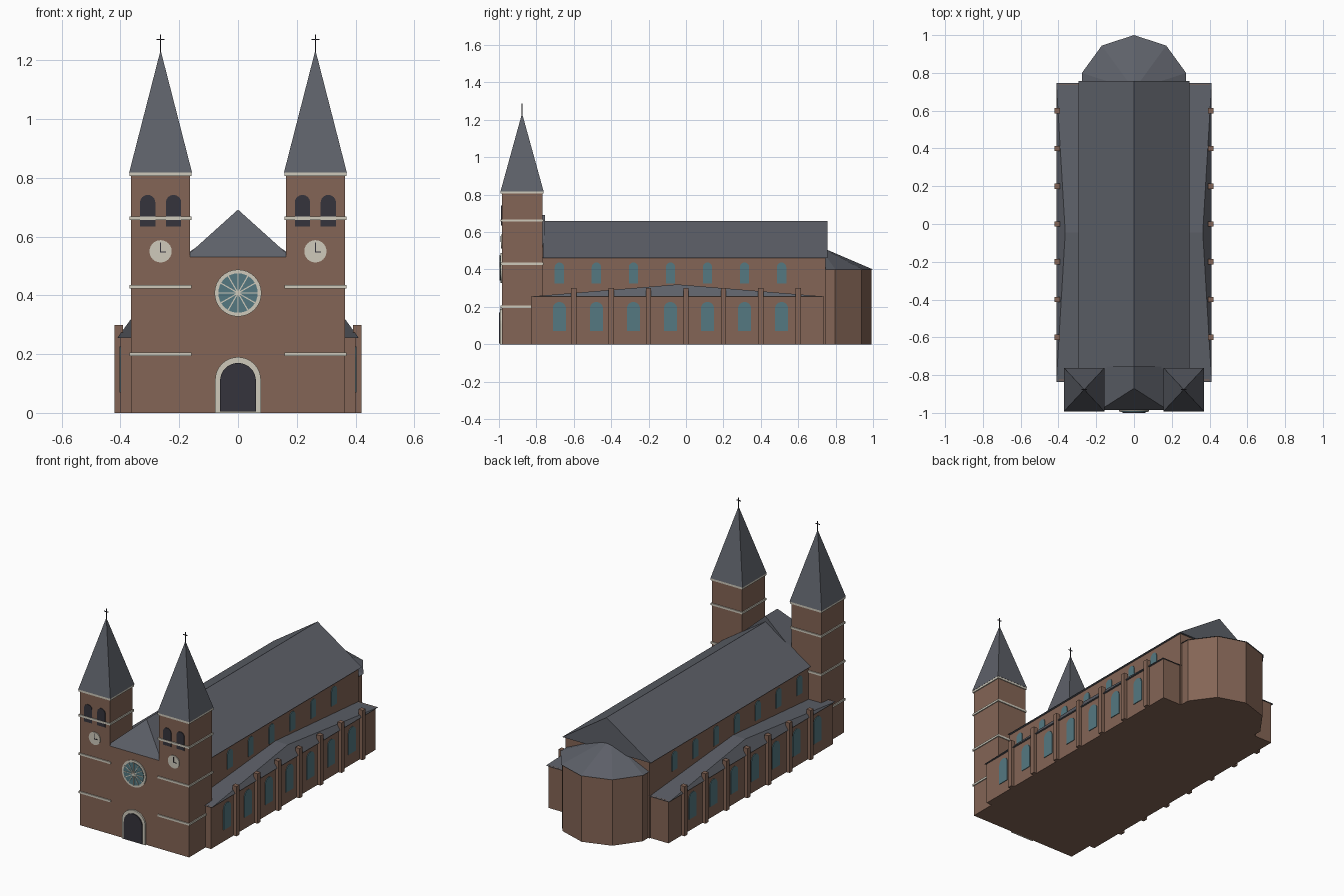
import bpy, bmesh, math

cube = bpy.data.objects.get("Cube")
if cube:
    bpy.data.objects.remove(cube, do_unlink=True)


def material(name, rgb):
    m = bpy.data.materials.new(name)
    m.use_nodes = True
    m.diffuse_color = (*rgb, 1)
    m.node_tree.nodes["Principled BSDF"].inputs["Base Color"].default_value = (*rgb, 1)
    return m


brick = material("brick", (0.23, 0.13, 0.092))
slate = material("slate", (0.11, 0.118, 0.14))
stone = material("pale stone", (0.62, 0.59, 0.5))
glass = material("blue glass", (0.09, 0.19, 0.22))
dark = material("dark opening", (0.036, 0.034, 0.045))


def solid(name, points, mat):
    """Convex flat-faced solid around a few corner points."""
    bm = bmesh.new()
    for p in points:
        bm.verts.new(p)
    bmesh.ops.convex_hull(bm, input=bm.verts)
    bmesh.ops.dissolve_limit(bm, angle_limit=0.01, verts=bm.verts, edges=bm.edges)
    bmesh.ops.recalc_face_normals(bm, faces=bm.faces)
    mesh = bpy.data.meshes.new(name)
    bm.to_mesh(mesh)
    bm.free()
    mesh.materials.append(mat)
    obj = bpy.data.objects.new(name, mesh)
    bpy.context.collection.objects.link(obj)
    return obj


def rect(x0, x1, y0, y1, z):
    return [(x, y, z) for x in (x0, x1) for y in (y0, y1)]


def box(name, x0, x1, y0, y1, z0, z1, mat):
    return solid(name, rect(x0, x1, y0, y1, z0) + rect(x0, x1, y0, y1, z1), mat)


def arch(half, z0, z1, steps=12):
    """Round-headed outline as (across, height) pairs."""
    turn = [math.pi * i / steps for i in range(steps + 1)]
    top = [(half * math.cos(a), z1 - half + half * math.sin(a)) for a in turn]
    return [(-half, z0), (half, z0)] + top


def circle(r, z, steps=32):
    turn = [math.tau * i / steps for i in range(steps)]
    return [(r * math.cos(a), z + r * math.sin(a)) for a in turn]


def front_plate(name, outline, x, out0, out1, mat):
    return solid(name, [(x + u, FRONT - d, v) for u, v in outline for d in (out0, out1)], mat)


def side_plate(name, outline, x, y, side, mat):
    return solid(name, [(side * (x + d), y + u, v) for u, v in outline for d in (-0.002, 0.004)], mat)


def ring(r, z, y):
    return [(r * math.sin(math.tau * i / 10), y + r * math.cos(math.tau * i / 10), z) for i in range(10)]


FRONT = -0.985
NAVE, AISLE = 0.28, 0.40

# Nave with gabled roof
box("nave_walls", -NAVE, NAVE, -0.78, 0.745, 0, 0.465, brick)
solid("nave_roof", rect(-0.295, 0.295, -0.765, 0.757, 0.462)
      + [(0, -0.765, 0.658), (0, 0.757, 0.658)], slate)

# Ten-sided apse
solid("apse_walls", ring(0.283, 0, 0.71) + ring(0.283, 0.402, 0.71), brick)
solid("apse_roof", ring(0.29, 0.4, 0.71) + [(0, 0.71, 0.524)], slate)

# Entrance block between the towers
box("entrance_block", -0.18, 0.18, FRONT, -0.76, 0, 0.53, brick)
solid("entrance_roof", rect(-0.18, 0.18, FRONT, -0.755, 0.53)
      + [(0, -0.87, 0.692), (0, -0.755, 0.692)], slate)

# Portal
front_plate("portal_surround", arch(0.078, 0, 0.19, 16), 0, 0, 0.009, stone)
front_plate("portal_door", arch(0.061, 0.005, 0.17, 16), 0, 0.009, 0.015, dark)

# Rose window
ROSE = 0.408
front_plate("rose_rim", circle(0.08, ROSE), 0, 0, 0.006, stone)
front_plate("rose_glass", circle(0.067, ROSE), 0, 0.006, 0.009, glass)
for i in range(6):
    a = math.pi * i / 6
    c, s = math.cos(a), math.sin(a)
    bar = [(u * c - v * s, ROSE + u * s + v * c) for u in (-0.068, 0.068) for v in (-0.002, 0.002)]
    front_plate("rose_spoke", bar, 0, 0.009, 0.011, stone)
front_plate("rose_hub", circle(0.009, ROSE, 12), 0, 0.009, 0.012, stone)

# Twin towers
TX, TY = 0.2635, -0.8765
for side in (-1, 1):
    cx = side * TX
    box("tower_walls", cx - 0.1, cx + 0.1, FRONT, 2 * TY - FRONT, 0, 0.812, brick)
    for z in (0.2, 0.43, 0.662, 0.812):
        box("tower_band", cx - 0.106, cx + 0.106, TY - 0.114, TY + 0.114, z - 0.006, z + 0.006, stone)
    solid("spire", rect(cx - 0.107, cx + 0.107, TY - 0.115, TY + 0.115, 0.818)
          + [(cx, TY, 1.235)], slate)
    box("cross_post", cx - 0.002, cx + 0.002, TY - 0.002, TY + 0.002, 1.22, 1.288, dark)
    box("cross_arm", cx - 0.014, cx + 0.014, TY - 0.002, TY + 0.002, 1.269, 1.273, dark)
    for off in (-0.044, 0.044):
        front_plate("belfry_opening", arch(0.026, 0.635, 0.742), cx + off, 0, 0.004, dark)
    front_plate("clock_face", circle(0.038, 0.55, 24), cx, 0, 0.005, stone)
    front_plate("minute_hand", [(u, v) for u in (-0.002, 0.002) for v in (0.548, 0.58)], cx, 0.005, 0.007, dark)
    front_plate("hour_hand", [(u, v) for u in (-0.002, 0.019) for v in (0.546, 0.55)], cx, 0.005, 0.007, dark)

# Side aisles with hipped roofs, buttresses and windows
for side in (-1, 1):
    box("aisle_walls", side * 0.2, side * AISLE, -0.828, 0.738, 0, 0.256, brick)
    solid("aisle_roof", rect(side * 0.2, side * 0.411, -0.836, 0.747, 0.255)
          + [(side * 0.2, -0.045, 0.32), (side * 0.364, -0.045, 0.32)], slate)
    for i in range(7):
        y = -0.6 + 0.2 * i
        box("buttress", side * 0.392, side * 0.42, y - 0.014, y + 0.014, 0, 0.3, brick)
        w = -0.677 + 0.198 * i
        side_plate("aisle_window", arch(0.035, 0.07, 0.226), AISLE, w, side, glass)
        side_plate("clerestory_window", arch(0.025, 0.325, 0.437), NAVE, w, side, glass)
